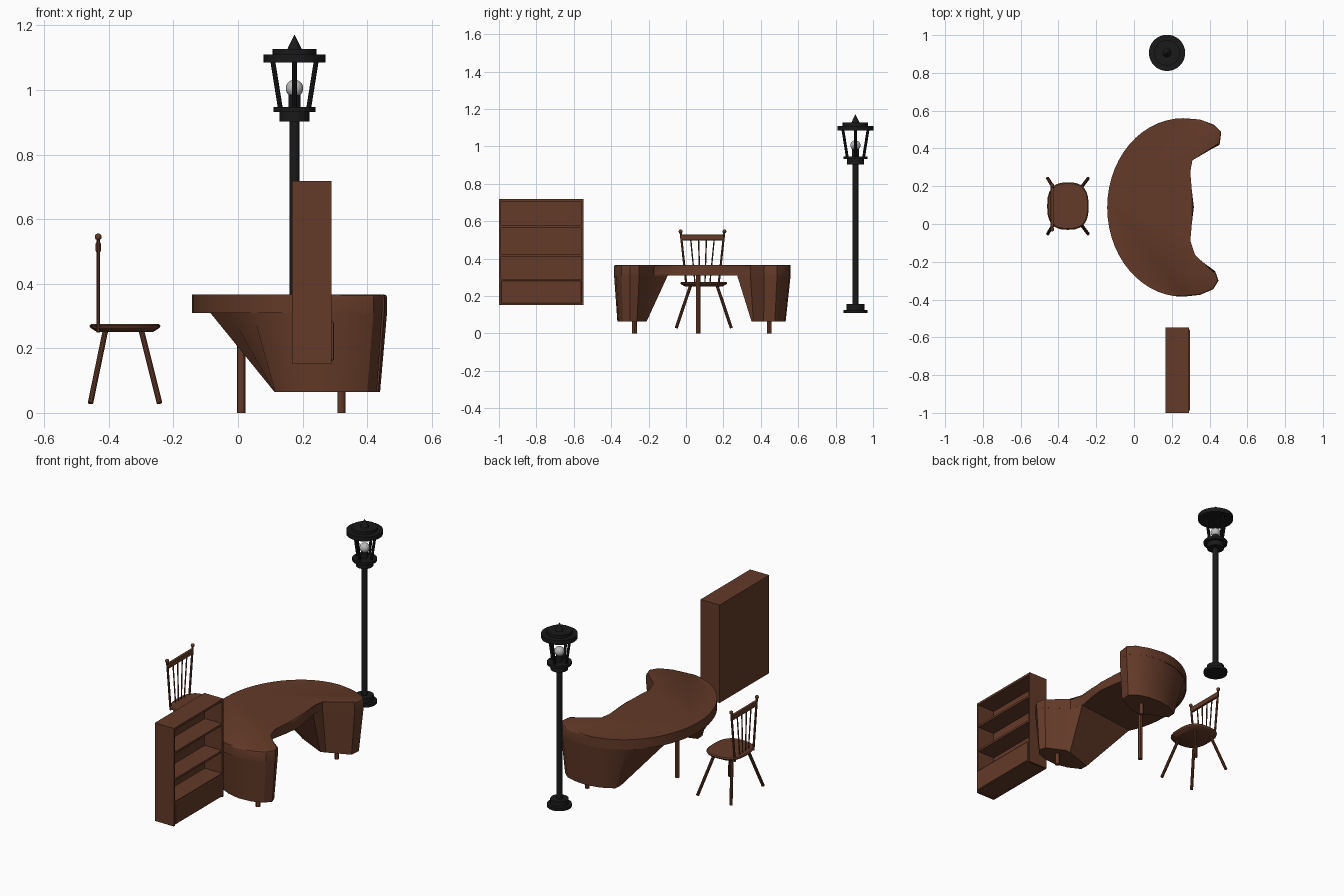
import bpy, bmesh, math
from mathutils import Vector

if "Cube" in bpy.data.objects:
    bpy.data.objects.remove(bpy.data.objects["Cube"])


def material(name, rgb):
    m = bpy.data.materials.new(name)
    m.diffuse_color = (*rgb, 1)
    m.use_nodes = True
    m.node_tree.nodes["Principled BSDF"].inputs["Base Color"].default_value = m.diffuse_color
    return m


WOOD = material("dark_wood", (0.125, 0.042, 0.021))
IRON = material("black_iron", (0.010, 0.010, 0.011))
GLASS = material("bulb_grey", (0.5, 0.5, 0.5))


def finish(name, bm, mat, smooth=True):
    bmesh.ops.recalc_face_normals(bm, faces=bm.faces)
    me = bpy.data.meshes.new(name)
    bm.to_mesh(me)
    bm.free()
    ob = bpy.data.objects.new(name, me)
    bpy.context.collection.objects.link(ob)
    me.materials.append(mat)
    if smooth:
        bpy.ops.object.select_all(action='DESELECT')
        ob.select_set(True)
        bpy.context.view_layer.objects.active = ob
        bpy.ops.object.shade_smooth_by_angle(angle=math.radians(30))
    return ob


def loft(name, rings, mat, bevel=0):
    """Skin a stack of equal-length rings and cap both ends."""
    bm = bmesh.new()
    vs = [[bm.verts.new(p) for p in r] for r in rings]
    n = len(vs[0])
    for a, b in zip(vs, vs[1:]):
        for i in range(n):
            j = (i + 1) % n
            bm.faces.new((a[i], a[j], b[j], b[i]))
    bm.faces.new(vs[0][::-1])
    top = bm.faces.new(vs[-1])
    if bevel:
        bmesh.ops.bevel(bm, geom=list(top.edges), offset=bevel, segments=2,
                        profile=0.5, affect='EDGES')
    return finish(name, bm, mat)


def rod(name, p, q, r1, mat, r2=None, sides=10):
    p, q = Vector(p), Vector(q)
    rot = (q - p).to_track_quat('Z', 'Y')
    ring = lambda c, r: [c + rot @ Vector((r * math.cos(2 * math.pi * i / sides),
                                           r * math.sin(2 * math.pi * i / sides), 0))
                         for i in range(sides)]
    return loft(name, [ring(p, r1), ring(q, r1 if r2 is None else r2)], mat)


def box(name, lo, hi, mat, bevel=0):
    bm = bmesh.new()
    bmesh.ops.create_cube(bm, size=1)
    for v in bm.verts:
        v.co = [l + (c + 0.5) * (h - l) for c, l, h in zip(v.co, lo, hi)]
    if bevel:
        bmesh.ops.bevel(bm, geom=bm.edges[:], offset=bevel, segments=2,
                        profile=0.5, affect='EDGES')
    return finish(name, bm, mat, False)


def ball(name, c, r, mat):
    bm = bmesh.new()
    bmesh.ops.create_uvsphere(bm, u_segments=20, v_segments=12, radius=r)
    bmesh.ops.translate(bm, verts=bm.verts, vec=c)
    return finish(name, bm, mat)


# Desk pedestals: (top x, top y, bottom x, bottom y) around each end
SOUTH = [(.29, -.095, .28, -.215), (-.09, -.14, .113, -.27), (-.03, -.235, .114, -.29),
         (.045, -.31, .115, -.315), (.15, -.365, .185, -.35), (.26, -.385, .26, -.367),
         (.35, -.375, .34, -.36), (.42, -.345, .40, -.335), (.447, -.30, .43, -.30),
         (.43, -.25, .415, -.262), (.315, -.17, .31, -.21)]
NORTH = [(.29, .272, .28, .35), (-.09, .316, .113, .43), (-.03, .411, .114, .455),
         (.045, .486, .115, .48), (.15, .541, .185, .517), (.26, .56, .26, .533),
         (.35, .553, .34, .528), (.425, .525, .40, .51), (.462, .487, .44, .475),
         (.453, .418, .435, .415), (.30, .344, .31, .36)]
for name, pts in (("desk_south_pedestal", SOUTH), ("desk_north_pedestal", NORTH)):
    loft(name, [[(c, d, .065) for a, b, c, d in pts],
                [(a, b, .315) for a, b, c, d in pts]], WOOD)

# Crescent desk top: half ellipse at the back, pedestal outlines at the ends
arc = [(.26 + .402 * math.cos(t), .0875 + .4725 * math.sin(t))
       for t in (math.radians(90 + 180 * i / 28) for i in range(29))]
outline = (arc + [p[:2] for p in SOUTH[6:]] + [(.288, -.09), (.306, 0), (.317, .09),
           (.306, .18), (.288, .275)] + [p[:2] for p in NORTH[:5:-1]])
loft("desk_top", [[(x, y, .31) for x, y in outline],
                  [(x, y, .367) for x, y in outline]], WOOD, bevel=.01)

# Desk legs
for name, x, y, h in (("back", .01, .065, .32), ("south", .32, -.275, .08),
                      ("north", .32, .445, .08)):
    rod("desk_%s_leg" % name, (x, y, 0), (x, y, h), .0125, WOOD, sides=12)

# Chair seat
CX, CY = -.35, .095


def seat_ring(s, z):
    out = []
    for i in range(24):
        t = 2 * math.pi * i / 24
        c, n = math.cos(t), math.sin(t)
        out.append((CX + s * .11 * math.copysign(abs(c) ** .75, c),
                    CY + s * .126 * math.copysign(abs(n) ** .75, n), z))
    return out


loft("chair_seat", [seat_ring(.78, .25), seat_ring(.97, .263),
                    seat_ring(1, .27), seat_ring(.95, .275)], WOOD)

# Chair legs
for sy in (-1, 1):
    for x0, x1 in ((-.41, -.457), (-.30, -.243)):
        rod("chair_leg", (x0, CY + sy * .07, .258), (x1, CY + sy * .147, .03), .0085, WOOD)

# Chair back: posts with knobs, top rail, spindles
BX, BY = -.433, .088
for sy in (-1, 1):
    rod("chair_back_post", (BX, BY + sy * .085, .25), (BX, BY + sy * .117, .545), .006, WOOD)
    ball("chair_post_knob", (BX, BY + sy * .117, .545), .0105, WOOD)
box("chair_top_rail", (BX - .008, BY - .115, .498), (BX + .008, BY + .115, .528), WOOD, .004)
for k in (-1.5, -.5, .5, 1.5):
    rod("chair_spindle", (BX, BY + k * .026, .26), (BX, BY + k * .042, .505), .0035, WOOD, sides=8)

# Bookcase, open towards +x, with a closed bottom drawer
X0, X1, Y0, Y1, T = .168, .29, -1.0, -.547, .011
box("bookcase_back", (X0, Y0, .152), (X0 + .01, Y1, .718), WOOD)
for y in (Y0, Y1 - T):
    box("bookcase_side", (X0, y, .152), (X1, y + T, .718), WOOD)
box("bookcase_top", (X0, Y0, .705), (X1, Y1, .718), WOOD)
for z in (.157, .278, .41, .565):
    box("bookcase_shelf", (X0 + .005, Y0 + .005, z), (X1 - .002, Y1 - .005, z + .012), WOOD)
box("bookcase_drawer_front", (X1 - .012, Y0 + .012, .162), (X1 + .007, Y1 - .012, .283), WOOD, .005)

# Street lamp: stacked round parts (z from, z to, radius from, radius to)
LX, LY = .175, .906
for name, a, b, r, s in (("foot", .11, .126, .065, .065), ("foot_step", .126, .156, .048, .048),
                         ("pole", .15, .91, .0155, .0155), ("collar", .902, .934, .046, .046),
                         ("lower_plate", .932, .947, .065, .065),
                         ("socket", .945, .985, .018, .018),
                         ("roof", 1.085, 1.11, .096, .096),
                         ("roof_step", 1.108, 1.127, .068, .068),
                         ("finial", 1.125, 1.17, .023, .001)):
    rod("lamp_" + name, (LX, LY, a), (LX, LY, b), r, IRON, s, sides=32)
ball("lamp_bulb", (LX, LY, 1.005), .027, GLASS)
for k in range(4):
    c, s = round(math.cos(k * math.pi / 2)), round(math.sin(k * math.pi / 2))
    rod("lamp_strut", (LX + .044 * c, LY + .044 * s, .944),
        (LX + .067 * c, LY + .067 * s, 1.088), .0075, IRON, sides=8)
